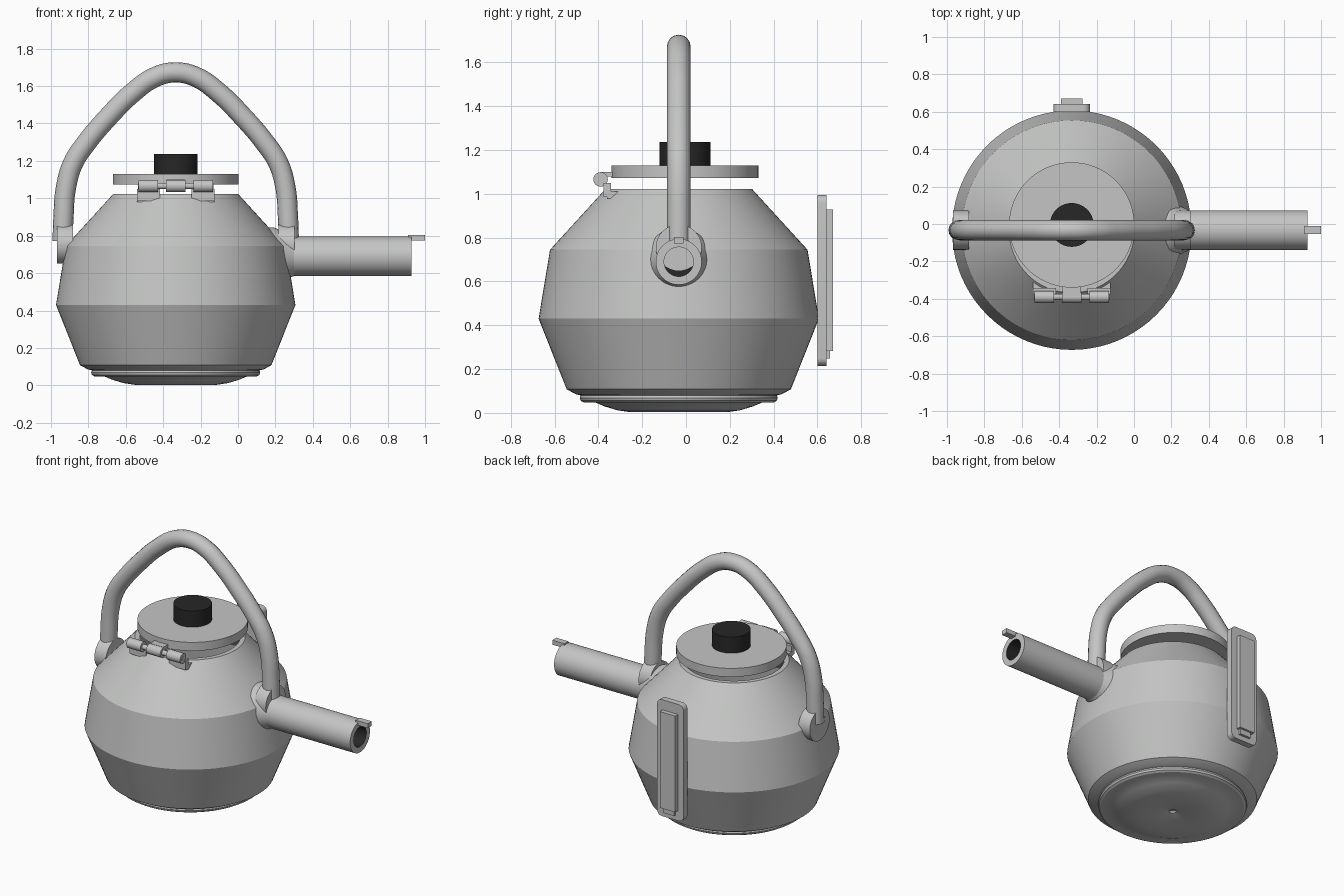
import bpy, bmesh, math
from mathutils import Matrix, Vector

if "Cube" in bpy.data.objects:
    bpy.data.objects.remove(bpy.data.objects["Cube"])

CX, CY = -0.333, -0.033          # axis of the pot


def material(name, rgb):
    m = bpy.data.materials.new(name)
    m.use_nodes = True
    m.diffuse_color = (*rgb, 1)
    m.node_tree.nodes["Principled BSDF"].inputs["Base Color"].default_value = (*rgb, 1)
    return m


STEEL = material("steel grey", (0.55, 0.56, 0.55))
BLACK = material("black", (0.02, 0.02, 0.02))


def smooth(ob, angle=25):
    bpy.ops.object.select_all(action='DESELECT')
    ob.select_set(True)
    bpy.context.view_layer.objects.active = ob
    bpy.ops.object.shade_smooth_by_angle(angle=math.radians(angle))


def finish(bm, name, mats=(STEEL,)):
    me = bpy.data.meshes.new(name)
    bmesh.ops.recalc_face_normals(bm, faces=bm.faces)
    bm.to_mesh(me)
    bm.free()
    for m in mats:
        me.materials.append(m)
    ob = bpy.data.objects.new(name, me)
    bpy.context.collection.objects.link(ob)
    smooth(ob)
    return ob


def lathe(name, profile, loc, along_x=False, seg=64, closed=False, mats=(STEEL,), rule=None):
    """Spin (radius, height) points about z, or about x if along_x."""
    bm = bmesh.new()
    pts = list(profile) + ([profile[0]] if closed else [])
    vs = [bm.verts.new((r, 0, z)) for r, z in pts]
    es = [bm.edges.new(p) for p in zip(vs, vs[1:])]
    bmesh.ops.spin(bm, geom=vs + es, cent=(0, 0, 0), axis=(0, 0, 1),
                   angle=2 * math.pi, steps=seg, use_duplicate=False)
    bmesh.ops.remove_doubles(bm, verts=bm.verts, dist=1e-5)
    if rule:
        for f in bm.faces:
            f.material_index = rule(f.calc_center_median())
    rot = Matrix.Rotation(math.pi / 2, 4, 'Y') if along_x else Matrix()
    bm.transform(Matrix.Translation(loc) @ rot)
    return finish(bm, name, mats)


def rod(name, r, x0, x1, y, z, seg=32):
    return lathe(name, [(0, x0), (r, x0), (r, x1), (0, x1)], (0, y, z), True, seg)


def box(name, lo, hi, round_r=0, axis='Y'):
    """Box between two corners; edges along axis are rounded if asked."""
    lo, hi = Vector(lo), Vector(hi)
    bm = bmesh.new()
    bmesh.ops.create_cube(bm, size=1)
    bm.transform(Matrix.Translation((lo + hi) / 2) @ Matrix.Diagonal((*(hi - lo), 1)))
    if round_r:
        i = 'XYZ'.index(axis)
        edges = [e for e in bm.edges if abs(e.verts[0].co[i] - e.verts[1].co[i]) > 1e-4]
        bmesh.ops.bevel(bm, geom=edges, offset=round_r, segments=5, profile=0.5, affect='EDGES')
    return finish(bm, name)


# Pot: outer wall up to the rim, then back down the inside
lathe("pot_body", [
    (0, 0.035), (0.018, 0.035), (0.022, 0.024), (0.06, 0.014), (0.13, 0.006), (0.22, 0.003),
    (0.28, 0.012), (0.34, 0.03), (0.38, 0.047), (0.435, 0.048), (0.448, 0.056), (0.452, 0.068),
    (0.448, 0.08), (0.47, 0.085), (0.512, 0.108), (0.64, 0.43), (0.588, 0.745), (0.335, 1.022),
    (0.305, 1.022), (0.55, 0.74), (0.60, 0.43), (0.48, 0.13), (0, 0.12)], (CX, CY, 0), seg=80)

# Lid and knob
LY = -0.005
lathe("lid", [(0, 1.073), (0.335, 1.073), (0.335, 1.13), (0, 1.13)], (CX, LY, 0), seg=80)
lathe("lid_knob", [(0, 1.125), (0.117, 1.125), (0.117, 1.238), (0, 1.238)],
      (CX, LY, 0), seg=48, mats=(BLACK,))

# Spout: open tube with a dark bore
SZ = 0.69
lathe("spout", [(0.105, 0.22), (0.105, 0.928), (0.067, 0.928), (0.067, 0.3), (0, 0.3), (0, 0.22)],
      (0, CY, SZ), True, 48, mats=(STEEL, BLACK),
      rule=lambda c: int(c.xy.length < 0.075 and c.z > 0.29))
lathe("spout_flange", [(0, 0.16), (0.155, 0.16), (0.155, 0.19), (0.14, 0.225), (0.122, 0.262),
                       (0.105, 0.30), (0, 0.30)], (0, CY, SZ), True, 48)
box("spout_tip_tab", (0.91, CY - 0.021, 0.774), (1.0, CY + 0.021, 0.804))

# Arched handle: half the path, mirrored about the pot axis
half = [(0.605, 0.77), (0.60, 0.90), (0.588, 1.05), (0.55, 1.185), (0.475, 1.30),
        (0.36, 1.435), (0.235, 1.56), (0.11, 1.648)]
path = [(-x, z) for x, z in half] + [(0, 1.673)] + half[::-1]
cu = bpy.data.curves.new("handle", 'CURVE')
cu.dimensions = '3D'
cu.bevel_depth = 0.054
cu.bevel_resolution = 6
cu.use_fill_caps = True
cu.resolution_u = 6
sp = cu.splines.new('BEZIER')
sp.bezier_points.add(len(path) - 1)
for p, (x, z) in zip(sp.bezier_points, path):
    p.co = (CX + x, CY, z)
    p.handle_left_type = p.handle_right_type = 'AUTO'
cu.materials.append(STEEL)
handle = bpy.data.objects.new("handle", cu)
bpy.context.collection.objects.link(handle)
bpy.ops.object.select_all(action='DESELECT')
handle.select_set(True)
bpy.context.view_layer.objects.active = handle
bpy.ops.object.convert(target='MESH')
smooth(bpy.context.object, 40)

# Round lugs holding the handle ends
for side, s in (("left", 1), ("right", -1)):
    a, b = sorted((CX + s * 0.55, CX + s * 0.635))
    rod(side + "_handle_lug", 0.105, a, b, CY, 0.755, 40)

# Hinge: pin, three knuckles and leaves
HY, HZ = -0.39, 1.066
rod("hinge_pin", 0.017, -0.535, -0.13, HY, HZ)
for i, x in enumerate((-0.48, CX, -0.186)):
    rod("hinge_knuckle_%d" % (i + 1), 0.033, x - 0.052, x + 0.052, HY, HZ)
box("hinge_lid_leaf", (CX - 0.05, -0.385, 1.08), (CX + 0.05, -0.29, 1.10))
for side, s in (("left", 1), ("right", -1)):
    x0, x1 = sorted((CX + s * 0.085, CX + s * 0.208))
    box(side + "_hinge_body_leaf", (x0, -0.376, 0.985), (x1, -0.343, 1.05))
    box(side + "_hinge_foot", (x0, -0.36, 0.98), (x1, -0.30, 1.01))

# Back plate with its raised panel and lower lip
box("back_plate", (CX - 0.098, 0.60, 0.215), (CX + 0.098, 0.642, 0.995), 0.035)
box("back_panel", (CX - 0.057, 0.635, 0.283), (CX + 0.057, 0.672, 0.928))
box("back_panel_lip", (CX - 0.04, 0.635, 0.248), (CX + 0.04, 0.658, 0.29))
